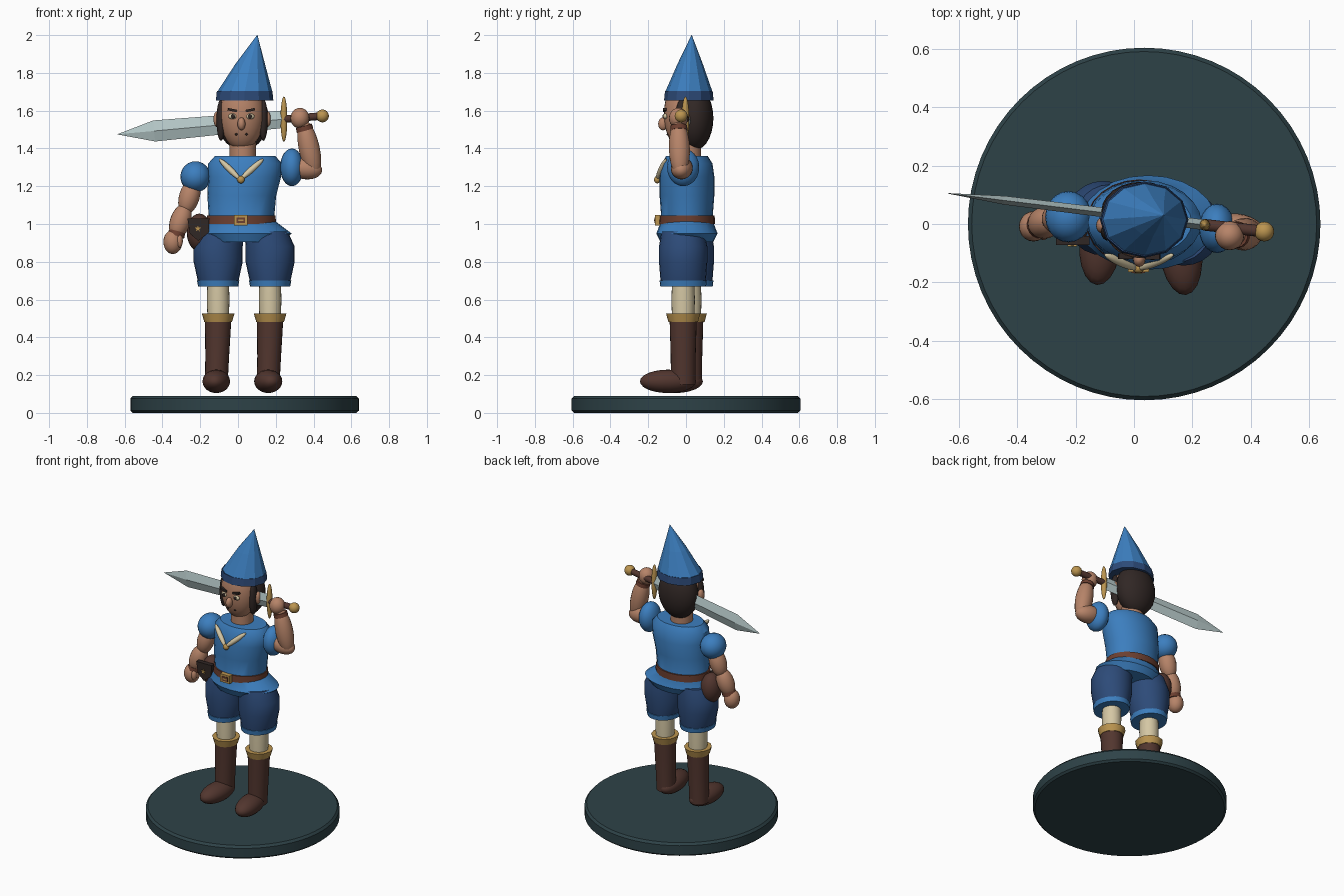
import bpy, bmesh, math
from math import sin, cos, pi, sqrt
from mathutils import Vector, Matrix

if "Cube" in bpy.data.objects:
    bpy.data.objects.remove(bpy.data.objects["Cube"])


def material(name, rgb):
    m = bpy.data.materials.new(name)
    m.use_nodes = True
    m.diffuse_color = (*rgb, 1)
    m.node_tree.nodes["Principled BSDF"].inputs["Base Color"].default_value = (*rgb, 1)
    return m


SKIN = material("skin", (0.47, 0.23, 0.14))
BLUE = material("tunic blue", (0.045, 0.21, 0.52))
NAVY = material("navy cloth", (0.026, 0.07, 0.19))
CREAM = material("cream cloth", (0.66, 0.57, 0.37))
BOOT = material("boot brown", (0.085, 0.037, 0.028))
HAIR = material("dark hair", (0.03, 0.02, 0.018))
GOLD = material("gold", (0.5, 0.3, 0.08))
BELT = material("belt brown", (0.15, 0.05, 0.03))
STEEL = material("steel", (0.45, 0.56, 0.56))
STONE = material("dark slate", (0.027, 0.055, 0.064))


def finish(name, bm, mat, angle=40):
    """Turn a bmesh into a named, coloured object; angle 0 keeps it faceted."""
    bmesh.ops.recalc_face_normals(bm, faces=bm.faces)
    mesh = bpy.data.meshes.new(name)
    bm.to_mesh(mesh)
    bm.free()
    ob = bpy.data.objects.new(name, mesh)
    bpy.context.collection.objects.link(ob)
    mesh.materials.append(mat)
    if angle:
        bpy.ops.object.select_all(action='DESELECT')
        ob.select_set(True)
        bpy.context.view_layer.objects.active = ob
        bpy.ops.object.shade_smooth_by_angle(angle=math.radians(angle))
    return ob


def bridge(bm, loops):
    rings = [[bm.verts.new(p) for p in loop] for loop in loops]
    n = len(rings[0])
    for a, b in zip(rings, rings[1:]):
        for i in range(n):
            j = (i + 1) % n
            bm.faces.new((a[i], a[j], b[j], b[i]))
    bm.faces.new(rings[0])
    bm.faces.new(rings[-1])


def loft(name, rings, mat, n=24, angle=40):
    """Stack of elliptical rings given as x, y, z, x radius, y radius."""
    bm = bmesh.new()
    bridge(bm, [[(x + rx * cos(2 * pi * i / n), y + ry * sin(2 * pi * i / n), z)
                 for i in range(n)] for x, y, z, rx, ry in rings])
    return finish(name, bm, mat, angle)


def ball(name, loc, radii, mat, rot=Matrix(), seg=20):
    bm = bmesh.new()
    m = Matrix.Translation(loc) @ rot @ Matrix.Diagonal((*radii, 1))
    bmesh.ops.create_uvsphere(bm, u_segments=seg, v_segments=seg // 2 + 2, radius=1, matrix=m)
    return finish(name, bm, mat)


def aim(a, b):
    return (Vector(b) - Vector(a)).to_track_quat('Z', 'Y').to_matrix().to_4x4()


def limb(name, a, b, r, mat):
    """Long ellipsoid whose tips lie at a and b."""
    a, b = Vector(a), Vector(b)
    return ball(name, (a + b) / 2, (r, r, (b - a).length / 2), mat, aim(a, b))


def rod(name, a, b, r1, r2, mat):
    a, b = Vector(a), Vector(b)
    bm = bmesh.new()
    bmesh.ops.create_cone(bm, cap_ends=True, segments=16, radius1=r1, radius2=r2,
                          depth=(b - a).length, matrix=Matrix.Translation((a + b) / 2) @ aim(a, b))
    return finish(name, bm, mat)


def box(name, loc, size, mat, tilt=0):
    bm = bmesh.new()
    bmesh.ops.create_cube(bm, size=1, matrix=Matrix.Translation(loc)
                          @ Matrix.Rotation(tilt, 4, 'Y') @ Matrix.Diagonal((*size, 1)))
    return finish(name, bm, mat, 0)


def plate(name, outline, y, depth, mat):
    """Front-facing outline of x, z points, given a little depth."""
    bm = bmesh.new()
    bridge(bm, [[(x, yy, z) for x, z in outline] for yy in (y, y + depth)])
    return finish(name, bm, mat, 0)


# Display base with a softened rim
loft("base", [(0.035, 0, z, r, r) for z, r in
              ((0, 0.592), (0.012, 0.605), (0.075, 0.605), (0.09, 0.592))], STONE, 64)

# Legs, mirrored in layout with a small stride
for side, x, y, fx in (("right", -0.105, 0.02, -0.115), ("left", 0.17, -0.015, 0.16)):
    loft(side + "_shorts", [(x, y, 0.675, 0.1, 0.115), (x, y, 0.7, 0.108, 0.12),
                            (x, y, 0.8, 0.13, 0.128), (x, y, 0.88, 0.13, 0.128),
                            (x + (0.03 - x) * 0.15, y, 0.96, 0.115, 0.115)], NAVY)
    loft(side + "_shorts_trim", [(x, y, 0.668, 0.106, 0.121), (x, y, 0.7, 0.112, 0.125)], BLUE)
    loft(side + "_stocking", [(x, y, 0.45, 0.055, 0.058), (x, y, 0.6, 0.06, 0.062),
                              (x, y, 0.72, 0.056, 0.058)], CREAM)
    loft(side + "_boot_cuff", [(x, y, 0.48, 0.073, 0.078), (x, y, 0.525, 0.086, 0.09)], GOLD, 12)
    loft(side + "_boot_shaft", [(fx, y, 0.15, 0.06, 0.065), (x - 0.005, y, 0.3, 0.063, 0.066),
                                (x, y, 0.5, 0.07, 0.072)], BOOT)
    ball(side + "_boot_foot", (fx, y - 0.08, 0.167), (0.073, 0.15, 0.062), BOOT,
         Matrix.Rotation(0.12 if side == "left" else -0.08, 4, 'Z'))

# Tunic with flared skirt, belt and buckle
loft("tunic", [(0.045, 0.005, 0.905, 0.19, 0.14), (0.048, 0.005, 0.95, 0.236, 0.162),
               (0.018, 0.005, 1.02, 0.172, 0.135), (0.02, 0.005, 1.15, 0.182, 0.145),
               (0.035, 0.005, 1.25, 0.193, 0.145), (0.037, 0.005, 1.32, 0.195, 0.135),
               (0.038, 0.005, 1.36, 0.16, 0.11)], BLUE)
loft("belt", [(0.018, 0.005, 1.0, 0.183, 0.148), (0.018, 0.005, 1.045, 0.181, 0.147)], BELT)
box("buckle", (0.015, -0.15, 1.02), (0.072, 0.03, 0.054), GOLD)
box("buckle_inset", (0.015, -0.165, 1.02), (0.046, 0.006, 0.03), BELT)
box("buckle_tongue", (0.015, -0.168, 1.02), (0.03, 0.005, 0.01), GOLD)

# Collar bars and clasp
for side, x in (("right", -0.1), ("left", 0.135)):
    limb(side + "_collar", (x, -0.105, 1.345), (0.012, -0.155, 1.235), 0.016, CREAM)
ball("collar_clasp", (0.015, -0.152, 1.235), (0.02, 0.017, 0.02), GOLD)

# Head
loft("neck", [(0.025, 0.01, 1.32, 0.07, 0.07), (0.025, 0.01, 1.45, 0.07, 0.07)], SKIN)
HEAD, HR = Vector((0.02, -0.015, 1.58)), Vector((0.118, 0.102, 0.187))
ball("face", HEAD, HR, SKIN, seg=28)
ball("hair", (0.025, 0.045, 1.56), (0.137, 0.1, 0.17), HAIR, seg=24)


def face_y(x, z):
    k = 1 - ((x - HEAD.x) / HR.x) ** 2 - ((z - HEAD.z) / HR.z) ** 2
    return HEAD.y - HR.y * sqrt(max(k, 0))


for side, s in (("right", -1), ("left", 1)):
    ex = 0.018 + s * 0.047
    ey = face_y(ex, 1.57)
    ball(side + "_ear", (0.022 + s * 0.132, -0.005, 1.555), (0.02, 0.027, 0.042), SKIN)
    ball(side + "_sideburn", (0.022 + s * 0.112, -0.025, 1.55), (0.024, 0.032, 0.11), HAIR)
    ball(side + "_eye", (ex, ey, 1.57), (0.022, 0.012, 0.015), CREAM)
    ball(side + "_pupil", (ex - s * 0.002, ey - 0.009, 1.57), (0.011, 0.006, 0.012), HAIR)
    box(side + "_brow", (ex, face_y(ex, 1.605) - 0.004, 1.603), (0.05, 0.018, 0.013), HAIR, -s * 0.2)
    mx = 0.018 + s * 0.027
    ball(side + "_mouth_corner", (mx, face_y(mx, 1.475), 1.475), (0.007, 0.006, 0.006), HAIR)
ball("nose", (0.018, face_y(0.018, 1.53) - 0.008, 1.53), (0.021, 0.026, 0.034), SKIN)

# Pointed faceted hat leaning to one side
loft("hat_cone", [(0.035, 0.015, 1.695, 0.148, 0.127), (0.065, 0.022, 1.85, 0.077, 0.066),
                  (0.102, 0.03, 2.0, 0.001, 0.001)], BLUE, 12, 0)
loft("hat_band", [(0.035, 0.015, 1.655, 0.152, 0.131), (0.035, 0.015, 1.705, 0.147, 0.126)], NAVY, 12, 0)

# Lowered right arm
ball("right_sleeve", (-0.225, 0.025, 1.25), (0.08, 0.088, 0.082), BLUE)
limb("right_upper_arm", (-0.23, 0.025, 1.24), (-0.285, 0.015, 1.05), 0.055, SKIN)
limb("right_forearm", (-0.275, 0.015, 1.105), (-0.335, -0.005, 0.925), 0.055, SKIN)
rod("right_wristband", (-0.322, -0.002, 0.96), (-0.329, -0.004, 0.935), 0.044, 0.046, BELT)
ball("right_hand", (-0.345, -0.008, 0.905), (0.05, 0.052, 0.064), SKIN)
ball("right_thumb", (-0.31, -0.035, 0.91), (0.018, 0.02, 0.035), SKIN)

# Raised left arm
ball("left_sleeve", (0.285, -0.015, 1.3), (0.062, 0.085, 0.1), BLUE)
limb("left_upper_arm", (0.26, -0.015, 1.31), (0.445, -0.03, 1.28), 0.058, SKIN)
limb("left_forearm", (0.41, -0.03, 1.245), (0.345, -0.04, 1.55), 0.056, SKIN)
rod("left_wristband", (0.355, -0.037, 1.495), (0.348, -0.038, 1.52), 0.046, 0.044, BELT)
ball("left_hand", (0.328, -0.04, 1.56), (0.05, 0.05, 0.055), SKIN)

# Sword: diamond blade, guard, grip and pommel
GUARD, TIP = Vector((0.243, -0.003, 1.555)), Vector((-0.637, 0.105, 1.475))
axis = TIP - GUARD
wide = axis.cross(Vector((0, 1, 0))).normalized()
thick = axis.cross(wide).normalized()
bm = bmesh.new()
bridge(bm, [[GUARD + axis * t + d for d in (wide * w, thick * h, -wide * w, -thick * h)]
            for t, w, h in ((0, 0.046, 0.018), (0.78, 0.056, 0.015), (1, 0.001, 0.001))])
finish("sword_blade", bm, STEEL, 0)
ball("sword_guard", GUARD, (0.018, 0.02, 0.12), GOLD)
POMMEL = Vector((0.447, -0.026, 1.572))
rod("sword_grip", GUARD, POMMEL, 0.02, 0.02, BOOT)
ball("sword_pommel", POMMEL, (0.034, 0.034, 0.034), GOLD)

# Hip pouch with flap and star clasp
ball("pouch", (-0.205, 0.015, 0.955), (0.066, 0.075, 0.1), BOOT)
plate("pouch_flap", [(-0.268, 1.03), (-0.152, 1.03), (-0.155, 0.955), (-0.21, 0.91),
                     (-0.255, 0.95)], -0.072, 0.03, HAIR)
plate("pouch_star", [(-0.212 + r * sin(k * pi / 5), 0.975 + r * cos(k * pi / 5))
                     for k in range(10) for r in ((0.017, 0.007)[k % 2],)], -0.077, 0.006, GOLD)
